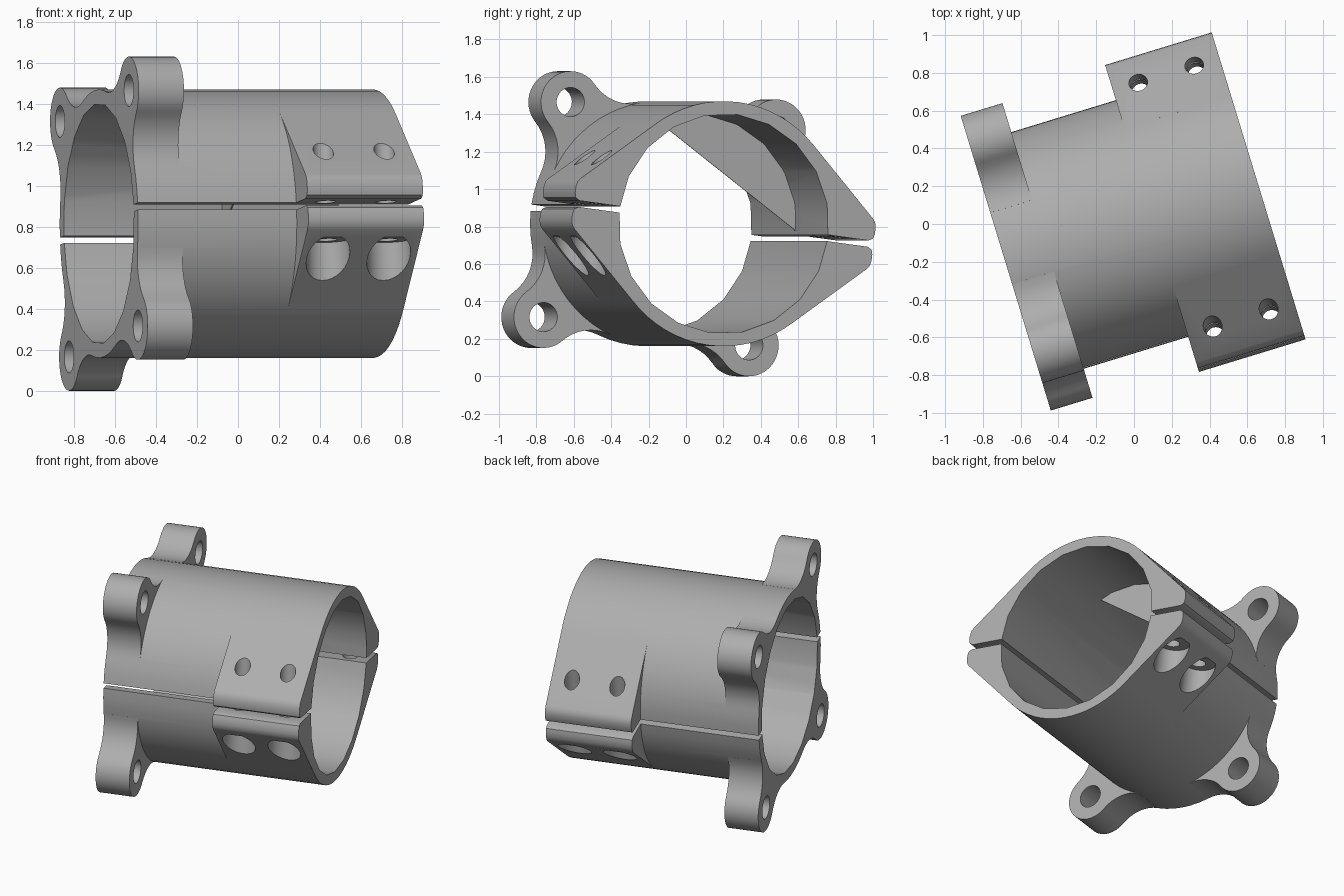
import bpy, bmesh, math
from mathutils import Matrix, Vector

cube = bpy.data.objects.get("Cube")
if cube:
    bpy.data.objects.remove(cube, do_unlink=True)

R, BORE, GAP = 0.655, 0.588, 0.017          # tube, bore, half split
U0, U1 = -0.71, 0.69                        # ends along the axis
LUG_END, FLANGE_START = -0.479, 0.10
PLACE = (Matrix.Translation((0, 0, 0.815)) @ Matrix.Rotation(math.radians(17), 4, 'Z')
         @ Matrix.Rotation(math.radians(-7.5), 4, 'X'))

grey = bpy.data.materials.new("machined_grey")
grey.use_nodes = True
colour = (0.42, 0.42, 0.42, 1)
grey.diffuse_color = colour
grey.node_tree.nodes["Principled BSDF"].inputs["Base Color"].default_value = colour


def polar(r, a):
    return Vector((r * math.cos(a), r * math.sin(a)))


def arc(c, r, a, b, n):
    return [c + polar(r, a + (b - a) * i / n) for i in range(n + 1)]


def new_object(name, bm):
    bmesh.ops.recalc_face_normals(bm, faces=bm.faces)
    me = bpy.data.meshes.new(name)
    bm.to_mesh(me)
    bm.free()
    me.materials.append(grey)
    ob = bpy.data.objects.new(name, me)
    bpy.context.collection.objects.link(ob)
    return ob


def prism(name, pts, u0, u1, sv=1, sz=1):
    """Extrude a cross-section along the axis, optionally mirrored."""
    bm = bmesh.new()
    face = bm.faces.new([bm.verts.new((u0, p[0] * sv, p[1] * sz)) for p in pts])
    ext = bmesh.ops.extrude_face_region(bm, geom=[face])
    verts = [g for g in ext["geom"] if isinstance(g, bmesh.types.BMVert)]
    bmesh.ops.translate(bm, verts=verts, vec=(u1 - u0, 0, 0))
    return new_object(name, bm)


def drill(u, v, r, z0, z1):
    bm = bmesh.new()
    bmesh.ops.create_cone(bm, cap_ends=True, segments=28, radius1=r, radius2=r,
                          depth=z1 - z0, matrix=Matrix.Translation((u, v, (z0 + z1) / 2)))
    return new_object("drill", bm)


def combine(target, tool, operation):
    mod = target.modifiers.new("cut", 'BOOLEAN')
    mod.operation, mod.object, mod.solver = operation, tool, 'EXACT'
    bpy.context.view_layer.update()
    dg = bpy.context.evaluated_depsgraph_get()
    me = bpy.data.meshes.new_from_object(target.evaluated_get(dg))
    target.modifiers.clear()
    target.data = me
    bpy.data.objects.remove(tool, do_unlink=True)


# Cross-section of one mounting lug with concave fillets, on the diagonal
def lug_profile(dist=0.82, r=0.165, fillet=0.25):
    a, b = R + fillet, r + fillet
    alpha = math.acos((dist**2 + a**2 - b**2) / (2 * dist * a))
    f, c = polar(a, -alpha), Vector((dist, 0))
    to_lug = math.atan2(*(c - f).yx)
    half = [polar(0.6, -alpha)] + arc(f, fillet, math.pi - alpha, to_lug, 8)
    tip = math.atan2(*(f - c).yx)
    half += arc(c, r, tip, 0, 12)[1:]
    full = half + [Vector((p.x, -p.y)) for p in reversed(half[:-1])]
    turn = Matrix.Rotation(math.pi / 4, 2)
    return [turn @ p for p in full]


origin = Vector((0, 0))
start = math.asin(GAP / R)
tube = arc(origin, R, start, math.pi - start, 32)
flange = [polar(R, math.radians(48)), (0.822, 0.138), (0.838, 0.118), (0.845, 0.09),
          (0.845, 0.055), (0.838, 0.03), (0.815, GAP), (0.6, GAP), (0.45, 0.38)]
lug = lug_profile()
lug_hole = arc(polar(0.82, math.pi / 4), 0.078, 0, 2 * math.pi, 28)[:-1]
bore = arc(origin, BORE, 0, 2 * math.pi, 20)[:-1]

parts = []
for name, sz in (("upper_clamp_half", 1), ("lower_clamp_half", -1)):
    half = prism(name, tube, U0, U1, 1, sz)
    # Bolt flanges and mounting lugs
    for sv in (1, -1):
        combine(half, prism("flange", flange, FLANGE_START, U1, sv, sz), 'UNION')
        combine(half, prism("lug", lug, U0, LUG_END, sv, sz), 'UNION')
    combine(half, prism("bore", bore, U0 - 0.1, U1 + 0.1), 'DIFFERENCE')
    # Lug holes, bolt holes and counterbores
    for sv in (1, -1):
        combine(half, prism("hole", lug_hole, U0 - 0.1, LUG_END + 0.1, sv, sz), 'DIFFERENCE')
        for u in (0.24, 0.55):
            combine(half, drill(u, 0.68 * sv, 0.05, -1, 1), 'DIFFERENCE')
            if sz < 0:
                combine(half, drill(u, 0.69 * sv, 0.108, -1, -0.17), 'DIFFERENCE')
    parts.append(half)

# Thin web across the bore of the upper half
web = arc(origin, BORE, math.radians(3.5), math.radians(117), 12)
parts.append(prism("inner_web", web, FLANGE_START - 0.004, FLANGE_START + 0.004))

bpy.ops.object.select_all(action='DESELECT')
for ob in parts:
    ob.matrix_world = PLACE
    ob.select_set(True)
bpy.context.view_layer.objects.active = parts[0]
bpy.ops.object.shade_smooth_by_angle(angle=math.radians(30))
